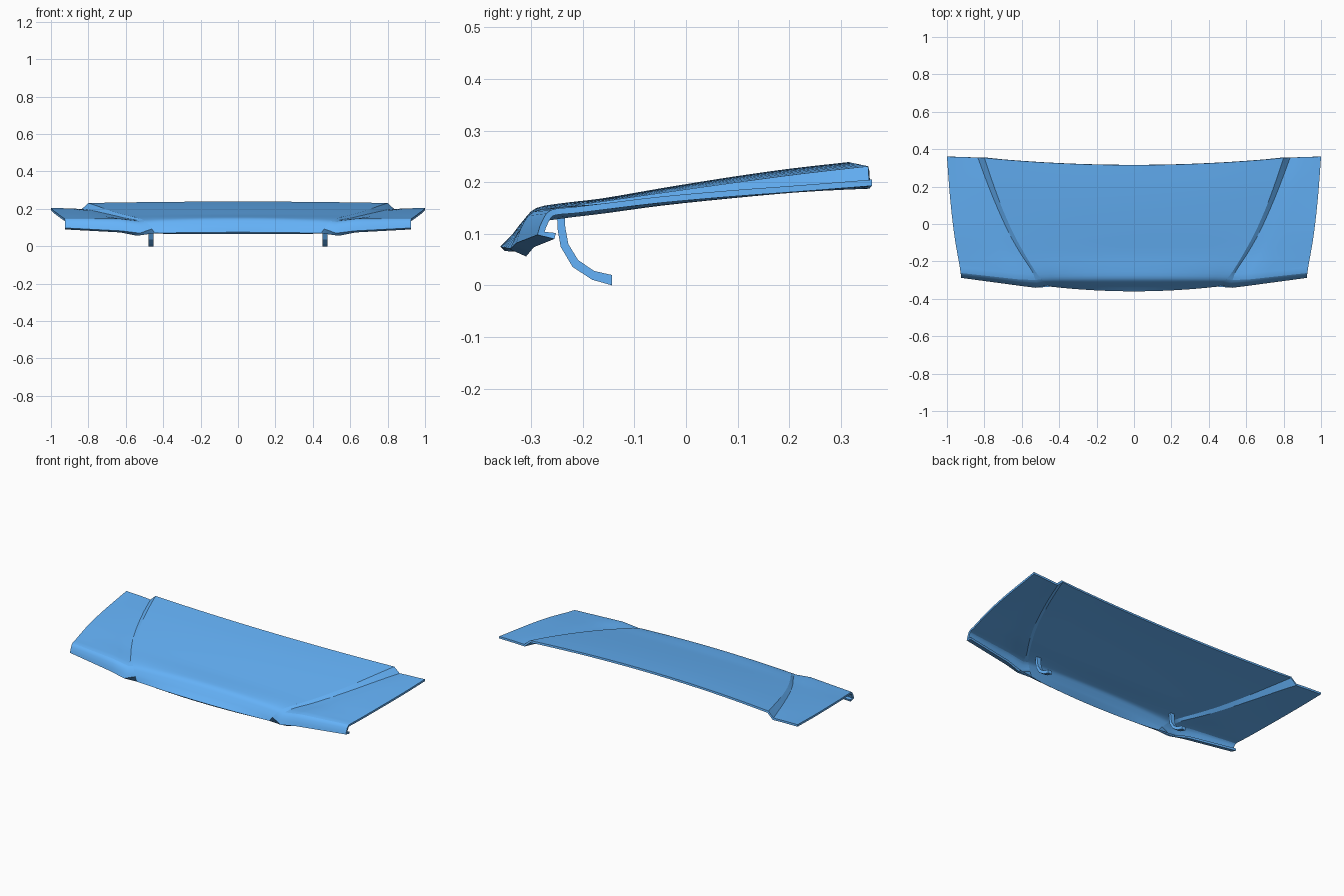
import bpy, bmesh
from mathutils import Vector

if "Cube" in bpy.data.objects:
    bpy.data.objects.remove(bpy.data.objects["Cube"])

paint = bpy.data.materials.new("blue_paint")
paint.diffuse_color = (.13, .45, .95, 1)
paint.use_nodes = True
paint.node_tree.nodes["Principled BSDF"].inputs["Base Color"].default_value = paint.diffuse_color

# Lengthwise section lines of the right half, each from rear edge to front lip
center = [(0, .315, .239), (0, .2, .226), (0, .08, .209), (0, -.05, .188), (0, -.16, .169),
          (0, -.235, .160), (0, -.29, .150), (0, -.317, .124), (0, -.338, .097), (0, -.36, .075)]
crease_top = [(.80, .353, .231), (.755, .22, .216), (.705, .085, .198), (.645, -.05, .179),
              (.585, -.16, .163), (.53, -.25, .150), (.495, -.295, .135), (.475, -.315, .113),
              (.46, -.327, .093), (.445, -.335, .07)]
crease_foot = [(.835, .355, .199), (.785, .22, .192), (.73, .085, .18), (.668, -.05, .166),
               (.605, -.16, .151), (.546, -.25, .140), (.527, -.30, .130), (.515, -.325, .105),
               (.525, -.341, .07), (.54, -.31, .056)]
wing_mid = [(.89, .357, .202), (.85, .22, .194), (.81, .085, .183), (.76, -.05, .170),
            (.71, -.157, .159), (.66, -.24, .152), (.63, -.295, .143), (.62, -.318, .115),
            (.62, -.329, .082), (.63, -.295, .074)]
wing_edge = [(1, .36, .205), (.99, .22, .194), (.978, .085, .184), (.962, -.05, .172),
             (.946, -.15, .160), (.934, -.215, .152), (.927, -.262, .146), (.925, -.28, .122),
             (.925, -.288, .098), (.925, -.255, .09)]


def smooth_line(points, steps=3):
    """Catmull-Rom through the points; the last span (lip flange) stays straight."""
    p = [Vector(q) for q in points]
    body = p[:-1]
    body = [2 * body[0] - body[1]] + body + [2 * body[-1] - body[-2]]
    out = []
    for a, b, c, d in zip(body, body[1:], body[2:], body[3:]):
        for i in range(steps):
            t = i / steps
            out.append(.5 * (2 * b + (c - a) * t + (2 * a - 5 * b + 4 * c - d) * t * t
                             + (3 * b - a - 3 * c + d) * t ** 3))
    return out + [p[-2], p[-1]]


def make_object(name, bm):
    mesh = bpy.data.meshes.new(name)
    bm.to_mesh(mesh)
    bm.free()
    mesh.materials.append(paint)
    ob = bpy.data.objects.new(name, mesh)
    bpy.context.collection.objects.link(ob)
    bpy.ops.object.select_all(action='DESELECT')
    ob.select_set(True)
    bpy.context.view_layer.objects.active = ob
    return ob


# Hood skin: crowned centre panel, raised crease, flat wings with a headlight lip
s0, s1, s2, s3, s4 = map(smooth_line, (center, crease_top, crease_foot, wing_mid, wing_edge))
columns = []
for i in range(9):
    t = i / 8
    columns.append([Vector((b.x * t, a.y + (b.y - a.y) * t * t, a.z + (b.z - a.z) * t * t))
                    for a, b in zip(s0, s1)])
for first, last, n in ((s1, s2, 1), (s2, s3, 3), (s3, s4, 4)):
    for i in range(1, n + 1):
        columns.append([a.lerp(b, i / n) for a, b in zip(first, last)])

bm = bmesh.new()
grid = [[bm.verts.new(p) for p in col] for col in columns]
for ca, cb in zip(grid, grid[1:]):
    for r in range(len(ca) - 1):
        bm.faces.new((ca[r], ca[r + 1], cb[r + 1], cb[r]))

# Sharp lines: both sides of the crease, top and bottom of the headlight lip
lip_top, lip_bottom = 18, 24
sharp = [(grid[8][r], grid[8][r + 1]) for r in range(lip_bottom)]
sharp += [(grid[9][r], grid[9][r + 1]) for r in range(lip_top)]
for row in (lip_top, lip_bottom):
    sharp += [(grid[c][row], grid[c + 1][row]) for c in range(8, len(grid) - 1)]
for a, b in sharp:
    bm.edges.get((a, b)).smooth = False

hood = make_object("hood_panel", bm)
mirror = hood.modifiers.new("mirror", 'MIRROR')
mirror.use_clip = True
shell = hood.modifiers.new("thickness", 'SOLIDIFY')
shell.thickness = .012
shell.offset = -1
for name in ("mirror", "thickness"):
    bpy.ops.object.modifier_apply(modifier=name)
bpy.ops.object.shade_smooth_by_angle(angle=.6)

# Curved hinge hooks below the front corners
outer = [(-.25, .14), (-.249, .11), (-.243, .075), (-.22, .036), (-.182, .011), (-.143, 0)]
inner = [(-.235, .14), (-.234, .113), (-.228, .08), (-.209, .049), (-.178, .028), (-.143, .02)]
for side, label in ((1, "right"), (-1, "left")):
    bm = bmesh.new()
    rings = []
    for (ya, za), (yb, zb) in zip(outer, inner):
        x0, x1 = side * .453, side * .478
        rings.append([bm.verts.new(p) for p in
                      ((x0, ya, za), (x1, ya, za), (x1, yb, zb), (x0, yb, zb))])
    for a, b in zip(rings, rings[1:]):
        for k in range(4):
            bm.faces.new((a[k], a[(k + 1) % 4], b[(k + 1) % 4], b[k]))
    bm.faces.new(rings[0])
    bm.faces.new(rings[-1])
    bmesh.ops.recalc_face_normals(bm, faces=bm.faces)
    make_object("hook_" + label, bm)
    bpy.ops.object.shade_smooth_by_angle(angle=.3)
